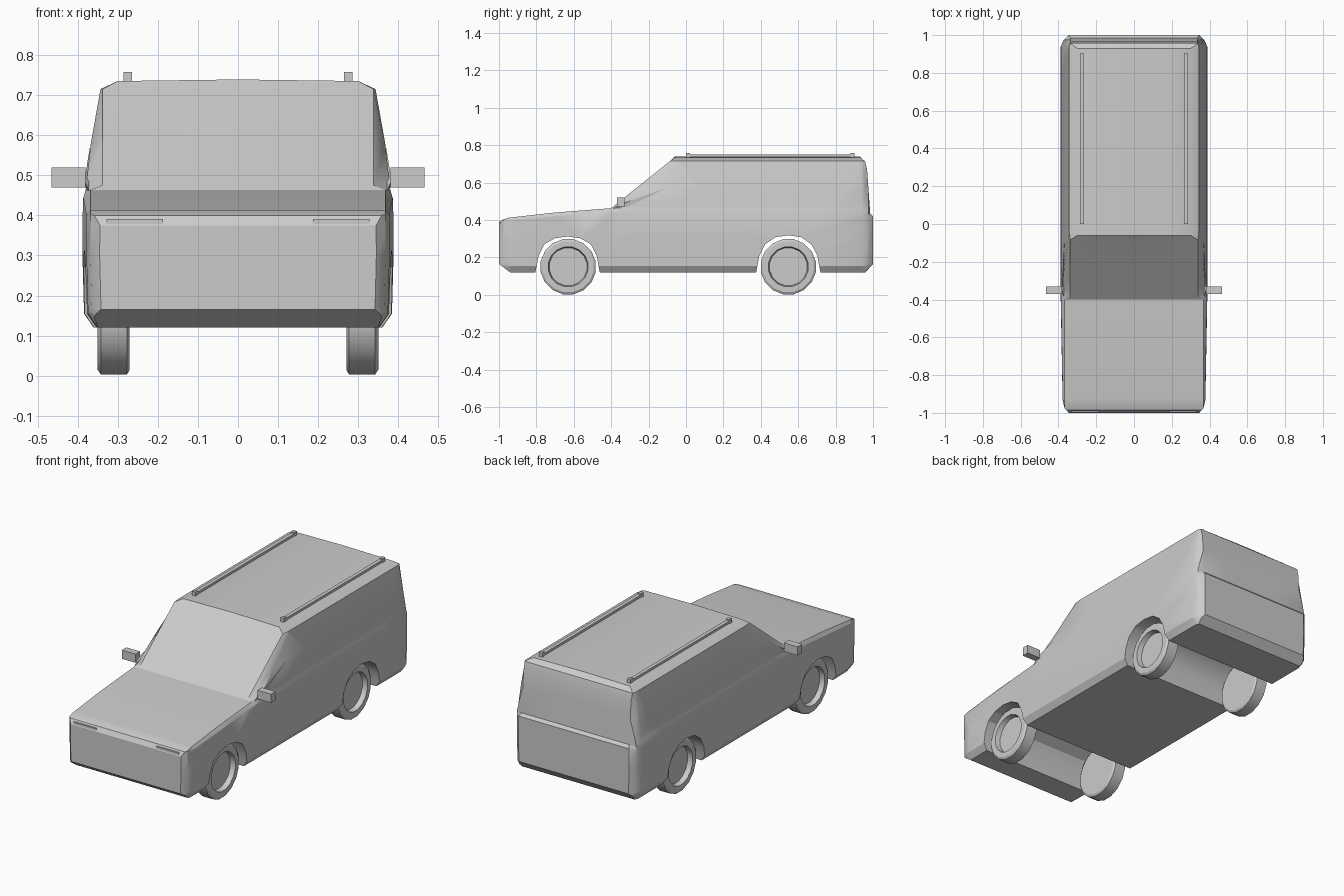
import bpy, bmesh, math
from mathutils import Vector

if "Cube" in bpy.data.objects:
    bpy.data.objects.remove(bpy.data.objects["Cube"])

GREY = (0.6, 0.6, 0.6, 1)
paint = bpy.data.materials.new("plain_grey")
paint.use_nodes = True
paint.diffuse_color = GREY
paint.node_tree.nodes["Principled BSDF"].inputs["Base Color"].default_value = GREY


def finish(name, bm, angle=30):
    bmesh.ops.recalc_face_normals(bm, faces=bm.faces)
    mesh = bpy.data.meshes.new(name)
    bm.to_mesh(mesh)
    bm.free()
    mesh.materials.append(paint)
    obj = bpy.data.objects.new(name, mesh)
    bpy.context.collection.objects.link(obj)
    bpy.ops.object.select_all(action='DESELECT')
    obj.select_set(True)
    bpy.context.view_layer.objects.active = obj
    bpy.ops.object.shade_smooth_by_angle(angle=math.radians(angle))
    return obj


def add_box(bm, lo, hi):
    box = bmesh.ops.create_cube(bm, size=1)
    for v in box["verts"]:
        v.co = [l + (c + 0.5) * (h - l) for l, h, c in zip(lo, hi, v.co)]


def lerp_table(table, t):
    if t <= table[0][0]:
        return table[0][1]
    for (a, u), (b, v) in zip(table, table[1:]):
        if t <= b:
            return u + (v - u) * (t - a) / (b - a)
    return table[-1][1]


def arch(center, half, top):
    """Wheel opening from rear foot to front foot."""
    shape = [(1, 0.12), (0.9, 0.21), (0.72, 0.27), (0.4, top - 0.01), (0, top),
             (-0.4, top - 0.01), (-0.72, 0.27), (-0.9, 0.21), (-1, 0.12)]
    return [(center + half * u, z) for u, z in shape]


# Body: side profile extruded across, then shaped by width tables
profile = [(-1, 0.165), (-1, 0.375), (-0.985, 0.4), (-0.95, 0.412), (-0.7, 0.44),
           (-0.4, 0.463), (-0.06, 0.735), (0.93, 0.735), (0.957, 0.715),
           (0.968, 0.67), (0.985, 0.435), (1, 0.42), (1, 0.165), (0.96, 0.12)]
profile += arch(0.547, 0.172, 0.318) + arch(-0.633, 0.172, 0.312) + [(-0.94, 0.12)]
width_z = [(0.12, 0.36), (0.155, 0.384), (0.3, 0.388), (0.44, 0.387), (0.463, 0.38),
           (0.58, 0.367), (0.715, 0.343), (0.735, 0.3)]
plan_y = [(-1, 0.345), (-0.975, 0.368), (-0.93, 0.378), (-0.4, 0.388),
          (0.94, 0.388), (0.975, 0.372), (1, 0.345)]
# Chamfered edges: line start, line end, depth of chamfer, half width of panel
chamfers = [((-0.4, 0.463), (-0.06, 0.735), 0.03, 0.338),
            ((-0.95, 0.412), (-0.4, 0.463), 0.015, 0.368),
            ((0.985, 0.435), (0.968, 0.67), 0.02, 0.335)]

bm = bmesh.new()
face = bm.faces.new([bm.verts.new((-1, y, z)) for y, z in profile])
side = bmesh.ops.extrude_face_region(bm, geom=[face])
for v in side["geom"]:
    if isinstance(v, bmesh.types.BMVert):
        v.co.x = 1
bmesh.ops.triangulate(bm, faces=[f for f in bm.faces if len(f.verts) > 4])


def cut(point, normal):
    bmesh.ops.bisect_plane(bm, geom=bm.verts[:] + bm.edges[:] + bm.faces[:],
                           dist=1e-5, plane_co=point, plane_no=normal)


for z, _ in width_z[1:-1]:
    cut((0, 0, z), (0, 0, 1))
cut((0, 0, 0.475), (0, 0, 1))
for y, _ in plan_y[1:-1]:
    cut((0, y, 0), (0, 1, 0))
for x in (-0.5, 0, 0.5):
    cut((x, 0, 0), (1, 0, 0))
for (y0, z0), (y1, z1), depth, _ in chamfers:
    n = Vector((0, z1 - z0, y0 - y1)).normalized()
    if n.y * (0.3 - y0) + n.z * (0.3 - z0) < 0:
        n = -n
    cut(Vector((0, y0, z0)) + n * depth, n)

for v in bm.verts:
    _, y, z = v.co
    half = lerp_table(width_z, z) * lerp_table(plan_y, y) / 0.388
    for (y0, z0), (y1, z1), depth, cap in chamfers:
        length = math.hypot(y1 - y0, z1 - z0)
        off = abs((y - y0) * (z1 - z0) - (z - z0) * (y1 - y0)) / length
        along = ((y - y0) * (y1 - y0) + (z - z0) * (z1 - z0)) / length
        low_screen = cap == 0.338 and z < 0.47
        if off < 0.006 and -0.005 < along < length + 0.005 and not low_screen:
            half = min(half, cap)
    if z > 0.734:
        v.co.z += 0.004 * (1 - abs(v.co.x))
    v.co.x *= half
finish("body", bm)


# Wheels: turned outline with a recessed rim
def wheel(name, sign, y, sides=16):
    outline = [(0.27, 0.138), (0.277, 0.15), (0.342, 0.15), (0.35, 0.138),
               (0.35, 0.108), (0.322, 0.102)]
    bm = bmesh.new()
    rings = []
    for x, r in outline:
        rings.append([bm.verts.new((sign * x, y + r * math.sin(a), 0.15 + r * math.cos(a)))
                      for a in (math.tau * (i + 0.5) / sides for i in range(sides))])
    for a, b in zip(rings, rings[1:]):
        for i in range(sides):
            j = (i + 1) % sides
            bm.faces.new((a[i], a[j], b[j], b[i]))
    bm.faces.new(rings[0])
    bm.faces.new(rings[-1])
    finish(name, bm)


for sign, label in ((1, "left"), (-1, "right")):
    wheel("front_wheel_" + label, sign, -0.63)
    wheel("rear_wheel_" + label, sign, 0.547)

    def span(a, b):
        return min(sign * a, sign * b), max(sign * a, sign * b)

    # Roof rail with raised end posts
    x0, x1 = span(0.265, 0.286)
    bm = bmesh.new()
    add_box(bm, (x0, 0.01, 0.738), (x1, 0.895, 0.751))
    for y in (0.0, 0.88):
        add_box(bm, (x0, y, 0.73), (x1, y + 0.022, 0.758))
    finish("roof_rail_" + label, bm)

    # Door mirror
    x0, x1 = span(0.38, 0.465)
    bm = bmesh.new()
    add_box(bm, (x0, -0.37, 0.47), (x1, -0.33, 0.519))
    finish("mirror_" + label, bm)

    # Tapered mirror bracket along the window sill
    bm = bmesh.new()
    tri = [(0.372, -0.39, 0.462), (0.383, -0.34, 0.487), (0.369, -0.1, 0.573),
           (0.379, -0.32, 0.464)]
    pts = [bm.verts.new((sign * x, y, z)) for x, y, z in tri]
    bmesh.ops.convex_hull(bm, input=pts)
    finish("mirror_bracket_" + label, bm)

    # Slim headlight strip
    x0, x1 = span(0.187, 0.328)
    bm = bmesh.new()
    add_box(bm, (x0, -0.999, 0.379), (x1, -0.99, 0.391))
    finish("headlight_" + label, bm)
